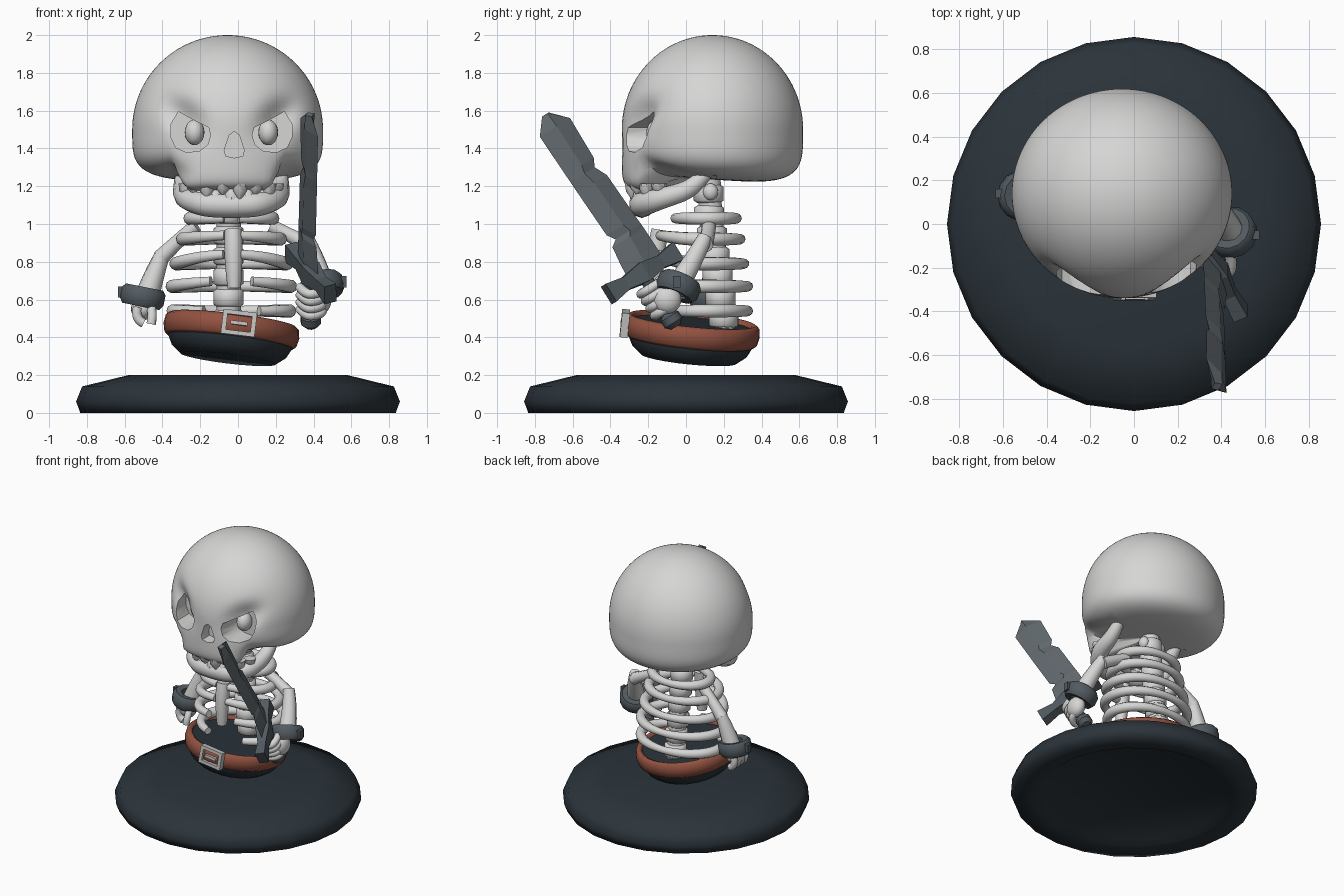
import bpy, bmesh, math
from mathutils import Matrix, Vector

if "Cube" in bpy.data.objects:
    bpy.data.objects.remove(bpy.data.objects["Cube"])


def material(name, rgb):
    m = bpy.data.materials.new(name)
    m.use_nodes = True
    m.diffuse_color = (*rgb, 1)
    m.node_tree.nodes["Principled BSDF"].inputs["Base Color"].default_value = (*rgb, 1)
    return m


BONE = material("bone", (0.67, 0.67, 0.665))
DARK = material("dark slate", (0.024, 0.034, 0.043))
STEEL = material("steel", (0.125, 0.145, 0.16))
IRON = material("dark iron", (0.085, 0.105, 0.12))
LEATHER = material("brown leather", (0.295, 0.085, 0.052))
BUCKLE = material("buckle silver", (0.54, 0.54, 0.53))


def select(ob):
    bpy.ops.object.select_all(action='DESELECT')
    ob.select_set(True)
    bpy.context.view_layer.objects.active = ob


def finish(name, bm, mat, matrix=None, angle=40):
    bmesh.ops.remove_doubles(bm, verts=bm.verts, dist=1e-5)
    bmesh.ops.recalc_face_normals(bm, faces=bm.faces)
    me = bpy.data.meshes.new(name)
    bm.to_mesh(me)
    bm.free()
    ob = bpy.data.objects.new(name, me)
    bpy.context.collection.objects.link(ob)
    me.materials.append(mat)
    if matrix:
        ob.matrix_world = matrix
    select(ob)
    if angle:
        bpy.ops.object.shade_smooth_by_angle(angle=math.radians(angle))
    return ob


def loft(name, rings, mat, caps=True, matrix=None, angle=40):
    bm = bmesh.new()
    loops = [[bm.verts.new(p) for p in ring] for ring in rings]
    for a, b in zip(loops, loops[1:]):
        for i in range(len(a)):
            j = (i + 1) % len(a)
            bm.faces.new((a[i], a[j], b[j], b[i]))
    if caps:
        bm.faces.new(loops[0])
        bm.faces.new(loops[-1])
    return finish(name, bm, mat, matrix, angle)


def lathe(name, profile, mat, n=24, **kw):
    turn = [2 * math.pi * i / n for i in range(n)]
    return loft(name, [[(r * math.sin(a), r * math.cos(a), z) for a in turn]
                       for r, z in profile], mat, **kw)


def rect(x, z, y):
    return [(-x, y, -z), (x, y, -z), (x, y, z), (-x, y, z)]


def ball(name, loc, size, mat):
    bm = bmesh.new()
    bmesh.ops.create_uvsphere(bm, u_segments=20, v_segments=12, radius=1)
    return finish(name, bm, mat, Matrix.LocRotScale(Vector(loc), None, Vector(size)), 60)


def tube(name, pts, radii, mat):
    cu = bpy.data.curves.new(name, 'CURVE')
    cu.dimensions = '3D'
    cu.bevel_depth, cu.bevel_resolution, cu.use_fill_caps = 1, 3, True
    sp = cu.splines.new('NURBS')
    sp.points.add(len(pts) - 1)
    for i, (p, co) in enumerate(zip(sp.points, pts)):
        p.co = (*co, 1)
        p.radius = radii[i] if isinstance(radii, list) else radii
    sp.order_u, sp.use_endpoint_u, sp.resolution_u = 3, True, 5
    ob = bpy.data.objects.new(name, cu)
    bpy.context.collection.objects.link(ob)
    cu.materials.append(mat)
    select(ob)
    bpy.ops.object.convert(target='MESH')
    bpy.ops.object.shade_smooth_by_angle(angle=math.radians(50))


def aim(loc, direction):
    return Matrix.LocRotScale(Vector(loc), Vector(direction).to_track_quat('Z', 'Y'), None)


def ramp(value, low, high):
    t = min(max((value - low) / (high - low), 0), 1)
    return t * t * (3 - 2 * t)


# Round stand
lathe("stand", [(0.64, 0.03), (0.68, 0), (0.835, 0), (0.857, 0.06), (0.825, 0.14), (0.58, 0.2)],
      DARK, angle=75)

# Cranium: round on top, squared below, dropping into the upper jaw in front
CX = -0.035
bm = bmesh.new()
bmesh.ops.create_uvsphere(bm, u_segments=96, v_segments=64, radius=1)
for v in bm.verts:
    a, b, c = v.co
    z = 1.5 + 0.5 * c
    if c < 0:
        h = max(math.hypot(a, b), 1e-6)
        jaw = ramp(-b / h, 0.78, 0.9)
        e = 4 + 8 * jaw
        r = max(1 - abs(c) ** e, 0) ** (1 / e)
        a, b = a * r / h, b * r / h
        z = 1.5 + 0.265 * c - 0.03 * b * abs(c) - 0.085 * jaw * ramp(r, 0.4, 0.65) * c * c
    x, y = -0.055 + 0.505 * a, 0.14 + 0.48 * b
    if b < 0:
        dx = abs(x - CX)
        # hollow under each brow, and below the cheekbones
        y += 0.075 * math.exp(-((dx - 0.25) / 0.1) ** 2 - ((z - 1.55 - 0.4 * (dx - 0.22)) / 0.09) ** 2)
        y += 0.06 * math.exp(-((dx - 0.31) / 0.06) ** 2 - ((z - 1.26) / 0.06) ** 2)
    v.co = (x, y, z)
skull = finish("skull", bm, BONE, angle=0)


def carve(outline, floor):
    cutter = loft("cutter", [[(CX + x, y, z) for x, z in outline] for y in (-0.6, floor)], BONE, angle=0)
    cutter.hide_render = True
    mod = skull.modifiers.new("carve", 'BOOLEAN')
    mod.operation, mod.object, mod.solver = 'DIFFERENCE', cutter, 'EXACT'
    select(skull)
    bpy.ops.object.modifier_apply(modifier=mod.name)
    bpy.data.objects.remove(cutter)


# Slanted eye sockets and nose opening
SOCKET = [(0.32, 1.53), (0.32, 1.46), (0.295, 1.405), (0.24, 1.38), (0.17, 1.385),
          (0.125, 1.42), (0.11, 1.47), (0.12, 1.51), (0.2, 1.55), (0.28, 1.595)]
for s in (-1, 1):
    carve([(s * x, z) for x, z in SOCKET], -0.12)
    ball("eye", (CX + s * 0.195, -0.15, 1.485), (0.052, 0.06, 0.068), BONE)
carve([(0.015, 1.49), (-0.012, 1.47), (-0.038, 1.39), (-0.03, 1.36), (0.015, 1.35),
       (0.06, 1.36), (0.068, 1.39), (0.042, 1.47)], -0.25)
select(skull)
bpy.ops.object.shade_smooth_by_angle(angle=math.radians(38))

# Lower jaw, from the hinges round to the chin
half = [(0.26, 0.12, 1.29), (0.26, 0.05, 1.19), (0.25, -0.13, 1.135), (0.15, -0.23, 1.105), (0.04, -0.235, 1.1)]
width = [0.035, 0.05, 0.058, 0.066, 0.068]
tube("lower_jaw", [(CX - x, y, z) for x, y, z in half] + [(CX + x, y, z) for x, y, z in half[::-1]],
     width + width[::-1], BONE)


def teeth(name, count, spread, rx, ry, root, tips):
    for i in range(count):
        a = math.radians(spread * (2 * i / (count - 1) - 1))
        p = (CX + rx * math.sin(a), -0.08 - ry * math.cos(a), root)
        h = tips[i % len(tips)]
        lathe(name, [(0.042, 0), (0.036, abs(h) * 0.5), (0.007, abs(h))], BONE, n=8,
              matrix=aim(p, (0, 0, h)))


teeth("upper_tooth", 8, 72, 0.25, 0.205, 1.215, (-0.085, -0.06))
teeth("lower_tooth", 7, 68, 0.22, 0.175, 1.13, (0.07, 0.095))

# Spine and vertebrae
tube("spine", [(-0.05, 0.12, 1.3), (-0.05, 0.125, 1.05), (-0.05, 0.17, 0.75), (-0.05, 0.2, 0.44)], 0.065, BONE)
for i in range(7):
    z = 1.16 - 0.11 * i
    y = 0.12 + max(0, 1.06 - z) * 0.14
    lathe("vertebra", [(0.062, -0.048), (0.079, -0.036), (0.079, 0.036), (0.062, 0.048)], BONE, n=16,
          matrix=Matrix.Translation((-0.05, y, z)), angle=60)
for s in (-1, 1):
    ball("neck_knob", (-0.05 + s * 0.07, 0.13, 1.17), (0.035, 0.04, 0.045), BONE)

# Ribs: height, half width, front, back, front gap in degrees, front rise
for z, rx, front, back, gap, rise in ((1.03, 0.22, -0.06, 0.27, 10, 0), (0.92, 0.26, -0.14, 0.29, 8, 0.02),
                                      (0.79, 0.295, -0.16, 0.31, 8, 0.05), (0.67, 0.315, -0.16, 0.33, 20, 0.03),
                                      (0.54, 0.31, -0.13, 0.33, 28, 0)):
    pts = []
    for i in range(25):
        a = math.radians(gap + (360 - 2 * gap) * i / 24)
        f = max(0, math.cos(a))
        pts.append((CX + rx * math.sin(a), (front + back) / 2 - (back - front) / 2 * math.cos(a),
                    z + rise * f * f))
    tube("rib", pts, [0.026 + 0.01 * abs(math.sin(math.pi * i / 12)) for i in range(25)], BONE)
tube("breastbone", [(CX + 0.01, -0.14, 0.97), (CX + 0.01, -0.16, 0.85), (CX + 0.015, -0.165, 0.66)],
     [0.045, 0.055, 0.035], BONE)

# Hips and belt, sharing one tilt
tilt = Matrix.Translation((CX, 0.03, 0.435)) @ Matrix.Rotation(0.12, 4, 'Y') @ Matrix.Rotation(-0.1, 4, 'X')
lathe("hips", [(0.315, 0.035), (0.335, 0), (0.33, -0.06), (0.305, -0.11), (0.255, -0.15)], DARK, matrix=tilt)
lathe("belt", [(0.315, 0.05), (0.335, 0.06), (0.355, 0.045), (0.362, 0), (0.352, -0.045),
               (0.335, -0.058), (0.315, -0.05), (0.315, 0.05)], LEATHER, n=32, caps=False, matrix=tilt, angle=75)
clasp = tilt @ Matrix.Translation((0.035, -0.365, 0.008))
loft("buckle_frame", [rect(0.09, 0.065, -0.012), rect(0.09, 0.065, 0.03), rect(0.065, 0.042, 0.03),
                      rect(0.065, 0.042, -0.012), rect(0.09, 0.065, -0.012)], BUCKLE, caps=False, matrix=clasp)
loft("buckle_prong", [rect(0.045, 0.01, -0.014), rect(0.045, 0.01, 0.02)], BUCKLE, matrix=clasp)


def bracer(name, loc, direction, stud):
    lathe(name, [(0.06, -0.045), (0.1, -0.052), (0.118, -0.025), (0.118, 0.03), (0.1, 0.052),
                 (0.06, 0.045), (0.06, -0.045)], IRON, n=14, caps=False, matrix=aim(loc, direction))
    loft(name + "_stud", [rect(0.018, 0.03, -0.02), rect(0.018, 0.03, 0.02)], IRON,
         matrix=Matrix.Translation(Vector(loc) + Vector(stud)), angle=0)


# Right arm, hanging
tube("right_upper_arm", [(-0.22, 0.11, 0.99), (-0.3, 0.13, 0.93), (-0.41, 0.15, 0.82)],
     [0.04, 0.034, 0.045], BONE)
tube("right_forearm", [(-0.4, 0.15, 0.84), (-0.45, 0.14, 0.72), (-0.5, 0.13, 0.56)],
     [0.04, 0.058, 0.068], BONE)
bracer("right_bracer", (-0.505, 0.13, 0.615), (0.2, 0, 1), (-0.112, 0.01, 0.025))
ball("right_palm", (-0.505, 0.12, 0.55), (0.062, 0.08, 0.06), BONE)
for i in range(4):
    y = 0.055 + 0.042 * i
    tube("right_finger", [(-0.53, y, 0.56), (-0.55, y, 0.5), (-0.5, y, 0.475)], 0.026, BONE)
tube("right_thumb", [(-0.46, 0.07, 0.56), (-0.45, 0.03, 0.52), (-0.46, 0.03, 0.47)], 0.025, BONE)

# Left arm, gripping
tube("left_upper_arm", [(0.17, 0.12, 0.99), (0.26, 0.12, 0.95), (0.37, 0.1, 0.89)],
     [0.04, 0.034, 0.045], BONE)
tube("left_forearm", [(0.36, 0.1, 0.93), (0.41, 0.05, 0.82), (0.455, -0.06, 0.65)],
     [0.04, 0.052, 0.065], BONE)
bracer("left_bracer", (0.445, -0.04, 0.67), (-0.25, 0.4, 0.9), (0.112, -0.01, 0.025))
ball("left_palm", (0.44, -0.1, 0.6), (0.055, 0.075, 0.075), BONE)

# Sword, with its own frame: x across the blade, z along it
up = Vector((0, -0.53, 0.85)).normalized()
across = Vector((-0.44, 0.76, 0.47)).normalized()
sword = Matrix((across, up.cross(across), up)).transposed().to_4x4()
sword.translation = (0.385, -0.23, 0.74)
STATIONS = [(0, -0.09, 0.15), (0.09, -0.085, 0.15), (0.2, -0.07, 0.147), (0.227, -0.03, 0.145),
            (0.27, -0.062, 0.142), (0.54, -0.075, 0.127), (0.61, -0.078, 0.09), (0.655, -0.08, 0.115),
            (0.9, -0.09, 0.12), (0.985, -0.015, 0.03)]
loft("sword_blade", [[(l, 0, s), ((l + r) / 2, 0.028, s), (r, 0, s), ((l + r) / 2, -0.028, s)]
                     for s, l, r in STATIONS], STEEL, matrix=sword, angle=0)
loft("sword_guard", [[(t, -k, -h), (t, k, -h), (t, k, h), (t, -k, h)] for t, h, k in
                     ((-0.235, 0.055, 0.035), (-0.12, 0.036, 0.03), (0, 0.055, 0.05),
                      (0.12, 0.036, 0.03), (0.235, 0.055, 0.035))], IRON, matrix=sword, angle=0)
lathe("sword_hilt", [(0.035, 0), (0.035, -0.25), (0.055, -0.27), (0.055, -0.31), (0.03, -0.335)],
      IRON, n=10, matrix=sword)
for i in range(4):
    loop = [(-0.02, -0.07), (0.05, -0.055), (0.07, 0), (0.05, 0.055), (-0.03, 0.05)]
    tube("left_finger", [sword @ Vector((-x, y, -0.09 - 0.045 * i)) for x, y in loop], 0.025, BONE)
